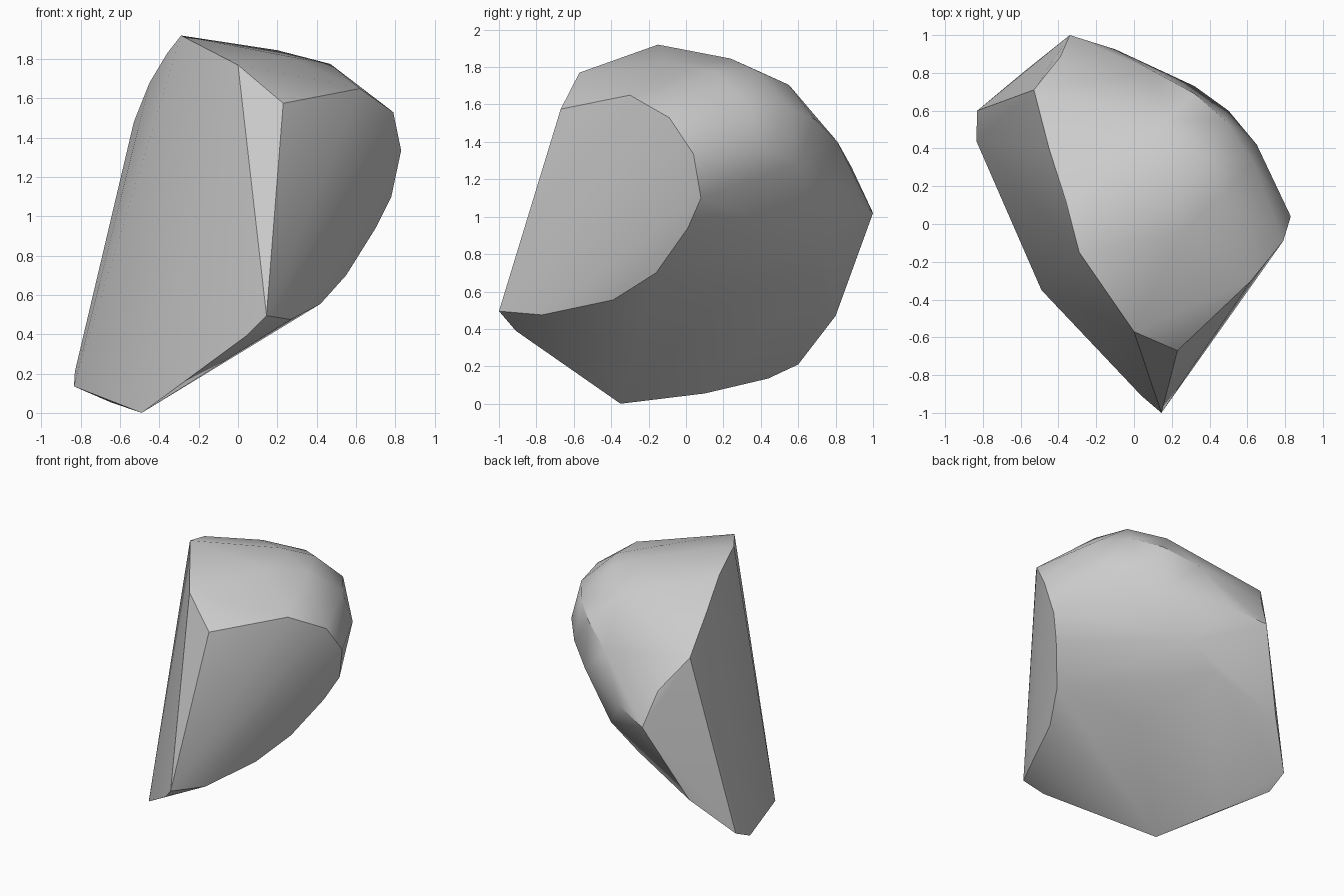
import bpy
import bmesh
import math
from mathutils import Vector

default_cube = bpy.data.objects.get("Cube")
if default_cube:
    bpy.data.objects.remove(default_cube, do_unlink=True)


def make_material(name, grey):
    material = bpy.data.materials.new(name)
    material.use_nodes = True
    colour = (grey, grey, grey, 1)
    material.diffuse_color = colour
    shader = next(n for n in material.node_tree.nodes if n.type == "BSDF_PRINCIPLED")
    shader.inputs["Base Color"].default_value = colour
    shader.inputs["Roughness"].default_value = 0.9
    return material


def hull_object(name, outlines, material):
    """Wrap a tight convex skin around the ridge outlines."""
    bm = bmesh.new()
    for outline in outlines:
        for point in outline:
            bm.verts.new(Vector(point))
    result = bmesh.ops.convex_hull(bm, input=bm.verts[:])
    loose = [g for g in result["geom_interior"] if isinstance(g, bmesh.types.BMVert)]
    bmesh.ops.delete(bm, geom=list(set(loose)), context="VERTS")
    bmesh.ops.recalc_face_normals(bm, faces=bm.faces[:])
    mesh = bpy.data.meshes.new(name)
    bm.to_mesh(mesh)
    bm.free()
    mesh.materials.append(material)
    obj = bpy.data.objects.new(name, mesh)
    bpy.context.collection.objects.link(obj)
    return obj


# Narrow chipped facet at the front, with the low front tip
front_chip = [(0, -.57, 1.77), (.23, -.67, 1.575), (.145, -1, .495),
              (.04, -.91, .39), (.27, -.77, .475)]

# Ridge round the broken face on the model's left side
left_ridge = [(.62, -.3, 1.65), (.79, -.09, 1.53), (.83, .04, 1.335),
              (.78, .08, 1.1), (.7, .01, .94), (.55, -.16, .7),
              (.42, -.39, .555)]

# Ridge along the top of the large cleaved face on the right
right_ridge = [(-.29, -.15, 1.92), (-.36, .12, 1.83), (-.45, .4, 1.68),
               (-.53, .71, 1.48), (-.39, .885, 1.265)]

# Lower rim, from the bottom corner round to the rear corner
lower_rim = [(-.49, -.35, 0), (-.65, .1, .055), (-.835, .44, .135),
             (-.83, .6, .21), (-.59, .8, .47), (-.34, 1, 1.02)]

# Rounded crown
crown = [(.25, -.05, 1.815), (.2, .24, 1.845), (.47, .15, 1.775),
         (.37, .37, 1.785), (.17, .55, 1.705), (-.08, .4, 1.77)]

# Bevelled band between the crown and the rear underside
upper_band = [(-.1, .925, 1.09), (.1, .81, 1.4), (.32, .69, 1.52),
              (.48, .55, 1.59), (.63, .33, 1.6)]
lower_band = [(.32, .73, 1.18), (.5, .6, 1.29), (.65, .42, 1.35)]

# Swell of the rear underside
underside = [(.1, .74, .845), (-.11, .72, .675), (.08, .12, .5)]

stone_grey = make_material("stone grey", .6)
rock = hull_object("rock", [front_chip, left_ridge, right_ridge, lower_rim, crown,
                            upper_band, lower_band, underside], stone_grey)

# Smooth the worn surfaces, keep the broken edges crisp
bpy.ops.object.select_all(action="DESELECT")
rock.select_set(True)
bpy.context.view_layer.objects.active = rock
bpy.ops.object.shade_smooth_by_angle(angle=math.radians(30))
